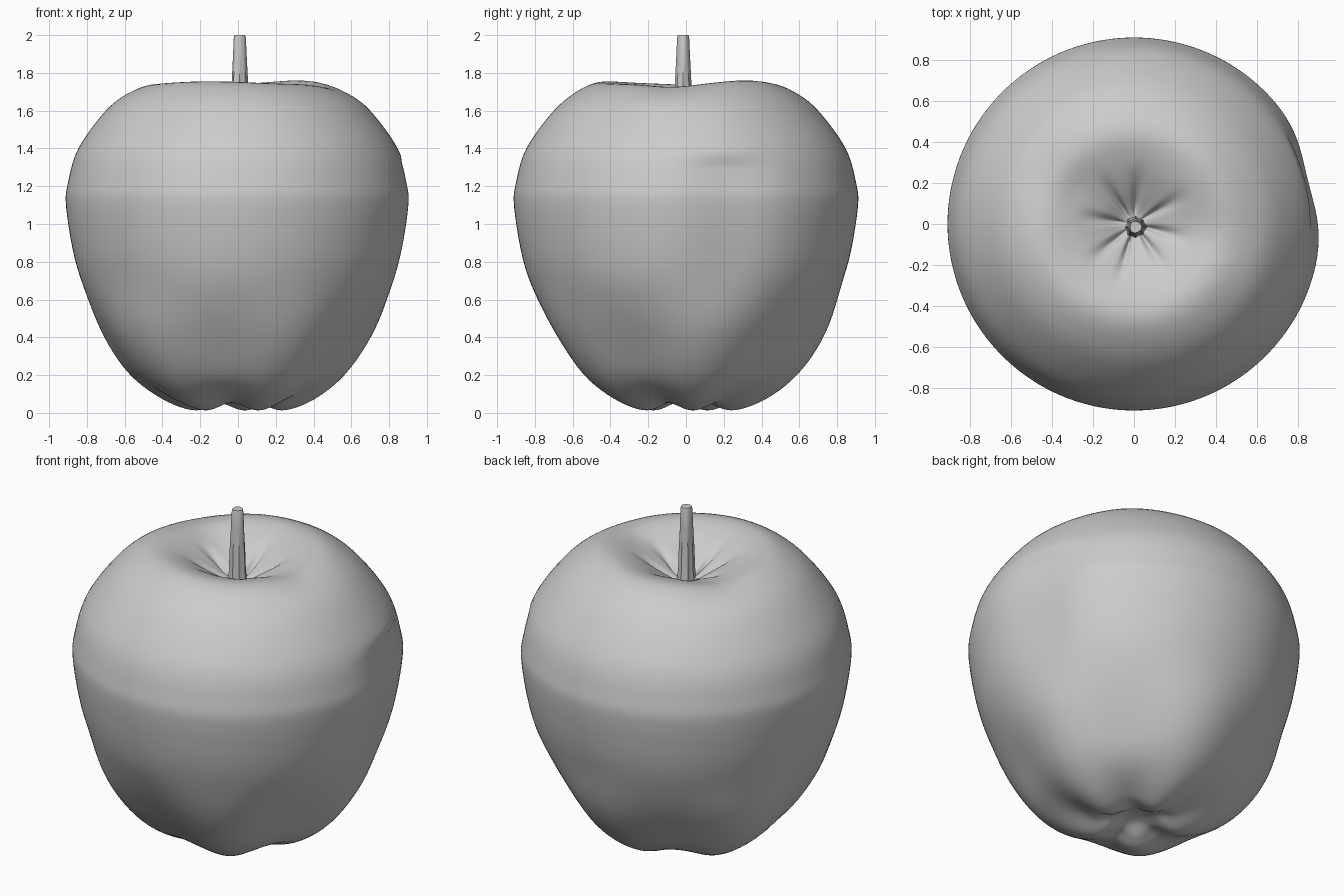
import bpy, bmesh, math
from mathutils import Vector

if "Cube" in bpy.data.objects:
    bpy.data.objects.remove(bpy.data.objects["Cube"], do_unlink=True)

grey = bpy.data.materials.new("plain grey")
grey.use_nodes = True
colour = (0.6, 0.6, 0.6, 1)
grey.diffuse_color = colour
grey.node_tree.nodes["Principled BSDF"].inputs["Base Color"].default_value = colour


def smooth_profile(points, steps):
    """Catmull-Rom curve through (radius, height) points."""
    pts = [Vector(p) for p in points]
    pts = [2 * pts[0] - pts[1]] + pts + [2 * pts[-1] - pts[-2]]
    out = []
    for a, b, c, d in zip(pts, pts[1:], pts[2:], pts[3:]):
        for i in range(steps):
            t = i / steps
            out.append(0.5 * (2 * b + (c - a) * t + (2 * a - 5 * b + 4 * c - d) * t * t
                              + (3 * b - a - 3 * c + d) * t ** 3))
    return out + [pts[-2]]


def lathe(name, profile, segments, shape, smooth_angle):
    """Close a turned profile at both poles; shape(r, z, angle, t) gives each point."""
    bm = bmesh.new()
    rings = []
    last = len(profile) - 1
    for j, (r, z) in enumerate(profile):
        count = 1 if j in (0, last) else segments
        rings.append([bm.verts.new(shape(r, z, math.tau * i / segments, j / last))
                      for i in range(count)])
    for low, high in zip(rings, rings[1:]):
        for i in range(segments):
            k = (i + 1) % segments
            corners = [low[i % len(low)], low[k % len(low)],
                       high[k % len(high)], high[i % len(high)]]
            bm.faces.new(list(dict.fromkeys(corners)))
    bmesh.ops.recalc_face_normals(bm, faces=bm.faces)
    mesh = bpy.data.meshes.new(name)
    bm.to_mesh(mesh)
    bm.free()
    mesh.materials.append(grey)
    obj = bpy.data.objects.new(name, mesh)
    bpy.context.collection.objects.link(obj)
    bpy.ops.object.select_all(action="DESELECT")
    obj.select_set(True)
    bpy.context.view_layer.objects.active = obj
    bpy.ops.object.shade_smooth_by_angle(angle=math.radians(smooth_angle))
    return obj


def bump(angle, centre, width):
    """Bell curve round a direction given in degrees."""
    d = (angle - math.radians(centre) + math.pi) % math.tau - math.pi
    return math.exp(-(d / math.radians(width)) ** 2)


def fade(value, start, end):
    t = min(max((value - start) / (end - start), 0), 1)
    return t * t * (3 - 2 * t)


# Fruit: turned profile with five base lobes, uneven rim and creased stem hollow
FRUIT = [(0, .10), (.07, .085), (.15, .035), (.25, .015), (.4, .075), (.55, .2),
         (.69, .4), (.79, .6), (.865, .82), (.91, 1.09), (.9, 1.22), (.845, 1.4),
         (.70, 1.6), (.57, 1.70), (.44, 1.74), (.3, 1.705), (.17, 1.64), (.06, 1.57), (0, 1.56)]
CREASES = [(85, 9), (172, 9), (220, 8), (255, 6), (305, 8), (345, 9), (30, 8), (125, 7)]


def fruit_shape(r, z, a, t):
    lobe = math.cos(5 * (a - math.radians(225)))
    low = fade(z, .75, .25) if t < .6 else 0
    r_new = r * (1 + low * (.045 * lobe - .035 * math.cos(a + .5) + .015))
    if t < .6:
        z += .02 * (1 - lobe) * fade(r, .05, .2) * fade(r, .6, .3)
        r_new -= .035 * bump(a, 14, 14) * fade(z, .4, .9) * fade(z, 1.6, 1.2)
    if t > .6:
        ring = fade(r, .12, .35) * fade(r, .7, .45)
        z += ring * (.02 * bump(a, 45, 30) + .015 * bump(a, 250, 40) - .025 * bump(a, 150, 25)
                     - .015 * bump(a, 350, 20))
        hollow = fade(r, .02, .1) * fade(r, .33, .1)
        z -= hollow * sum(.03 * bump(a, c, w) for c, w in CREASES)
    return (r_new * math.cos(a), r_new * math.sin(a), z)


lathe("fruit", smooth_profile(FRUIT, 5), 144, fruit_shape, 180)

# Stem: ribbed, slightly tapered stalk with a flat cut end
STEM = [(0, 1.53), (.052, 1.53), (.044, 1.62), (.041, 1.75), (.036, 1.88), (.032, 1.985),
        (.028, 2.0), (0, 2.0)]


def stem_shape(r, z, a, t):
    rib = 1 + .09 * math.cos(8 * a) * fade(z, 2.0, 1.6) + .05 * math.cos(3 * a)
    return (.008 + r * rib * math.cos(a), -.015 + r * rib * math.sin(a), z)


lathe("stem", STEM, 24, stem_shape, 30)
